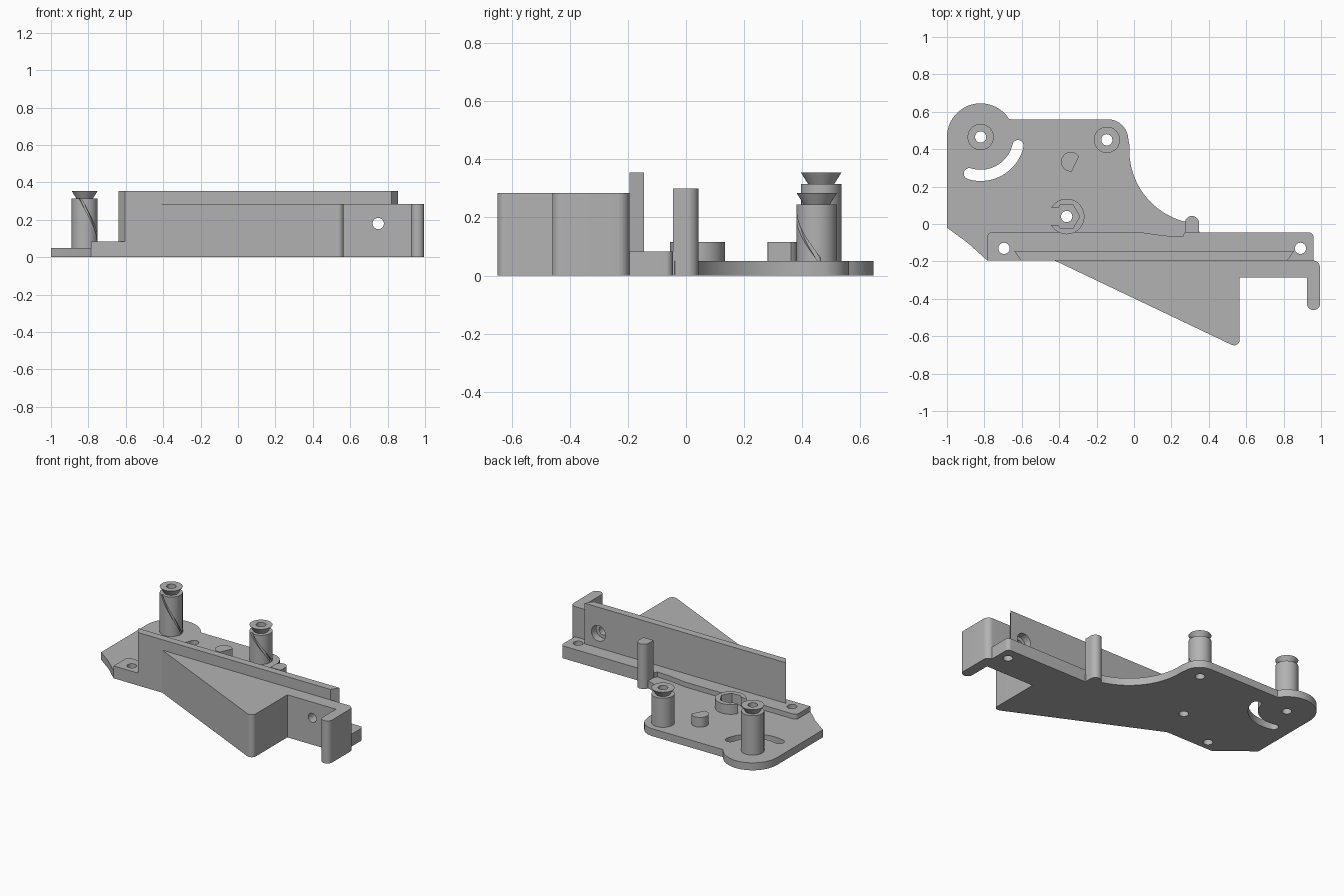
import bpy, bmesh
from math import sin, cos, tan, pi, radians
from mathutils import Vector, Matrix

if "Cube" in bpy.data.objects:
    bpy.data.objects.remove(bpy.data.objects["Cube"], do_unlink=True)

GREY = bpy.data.materials.new("plain grey")
GREY.use_nodes = True
GREY.diffuse_color = (0.45, 0.45, 0.45, 1)
GREY.node_tree.nodes["Principled BSDF"].inputs["Base Color"].default_value = GREY.diffuse_color


def add_object(name, bm):
    bmesh.ops.recalc_face_normals(bm, faces=bm.faces)
    mesh = bpy.data.meshes.new(name)
    bm.to_mesh(mesh)
    bm.free()
    mesh.materials.append(GREY)
    obj = bpy.data.objects.new(name, mesh)
    bpy.context.collection.objects.link(obj)
    return obj


def arc(cx, cy, r, start, end, n=32):
    angles = [radians(start + (end - start) * i / n) for i in range(n + 1)]
    return [(cx + r * cos(a), cy + r * sin(a)) for a in angles]


def rounded(corners, n=8):
    """Outline from (x, y) or (x, y, fillet radius) corners."""
    out = []
    for i, c in enumerate(corners):
        p = Vector(c[:2])
        if len(c) == 2:
            out.append(p)
            continue
        u = (Vector(corners[i - 1][:2]) - p).normalized()
        v = (Vector(corners[(i + 1) % len(corners)][:2]) - p).normalized()
        half = u.angle(v) / 2
        centre = p + (u + v).normalized() * c[2] / sin(half)
        a = p + u * c[2] / tan(half) - centre
        b = p + v * c[2] / tan(half) - centre
        total = a.angle_signed(b)
        for k in range(n + 1):
            out.append(centre + Matrix.Rotation(-total * k / n, 2) @ a)
    return out


def prism(name, outline, z0, z1):
    bm = bmesh.new()
    face = bm.faces.new([bm.verts.new((p[0], p[1], z0)) for p in outline])
    top = bmesh.ops.extrude_face_region(bm, geom=[face])["geom"]
    verts = [g for g in top if isinstance(g, bmesh.types.BMVert)]
    bmesh.ops.translate(bm, verts=verts, vec=(0, 0, z1 - z0))
    return add_object(name, bm)


def disc(x, y, r, n=32):
    return arc(x, y, r, 0, 360, n)[:-1]


def cut(obj, *cutters):
    for c in cutters:
        mod = obj.modifiers.new("cut", "BOOLEAN")
        mod.operation, mod.solver, mod.object = "DIFFERENCE", "EXACT", c
        bpy.context.view_layer.objects.active = obj
        bpy.ops.object.modifier_apply(modifier=mod.name)
        bpy.data.objects.remove(c, do_unlink=True)


def drill(x, y, r=0.03):
    return prism("drill", disc(x, y, r), -0.1, 0.6)


def drill_back(x, z, r, y0, y1):
    c = prism("drill", disc(x, z, r), -y1, -y0)
    c.data.transform(Matrix.Rotation(pi / 2, 4, "X"))
    return c


# Base plate with a round lobe, concave edge, curved slot and screw holes
LOBE, PIVOT, NUT = (-0.82, 0.465), (-0.145, 0.45), (-0.36, 0.04)
outline = [(-1, -0.02), (-0.89, -0.1), (-0.785, -0.195), (-0.76, -0.08), (0.35, -0.08),
           (0.35, -0.04), (0.3, 0.01)]
outline += arc(0.37, 0.395, 0.395, 258, 176)
outline += rounded([(-0.03, 0.44), (-0.03, 0.56, 0.11), (-0.66, 0.56)])[1:]
outline += arc(*LOBE, 0.18, 32, 180)
plate = prism("base_plate", outline, 0, 0.05)
slot = arc(*LOBE, 0.235, 253, 347)
slot += [(LOBE[0] + 0.205 * cos(radians(347)) + 0.03 * cos(radians(t)),
          LOBE[1] + 0.205 * sin(radians(347)) + 0.03 * sin(radians(t))) for t in range(2, 167, 15)]
slot += arc(*LOBE, 0.175, 347, 253)
slot += [(LOBE[0] + 0.205 * cos(radians(253)) + 0.03 * cos(radians(t)),
          LOBE[1] + 0.205 * sin(radians(253)) + 0.03 * sin(radians(t))) for t in range(88, 238, 15)]
cut(plate, prism("slot", slot, -0.1, 0.2), drill(*LOBE), drill(*PIVOT), drill(*NUT))

# Mounting rail with two screw holes
rail = prism("mounting_rail", rounded([
    (-0.785, -0.195), (0.96, -0.195), (0.96, -0.045, 0.025), (0.27, -0.045), (0.26, -0.068),
    (0.16, -0.062), (0.04, -0.045), (-0.785, -0.045, 0.025)]), 0, 0.083)
cut(rail, drill(-0.695, -0.13), drill(0.89, -0.13))

# Tall fence, slanted at both ends
fence = prism("tall_fence", [(-0.605, -0.195), (0.82, -0.195), (0.855, -0.145), (-0.64, -0.145)],
              0.07, 0.355)
cut(fence, drill_back(0.75, 0.18, 0.052, -0.25, -0.1))

# Solid wedge with an arm and a hooked end
wedge = prism("front_wedge", rounded([
    (-0.425, -0.195), (0.53, -0.65, 0.045), (0.565, -0.645, 0.03), (0.565, -0.285),
    (0.925, -0.285), (0.925, -0.46, 0.034), (0.995, -0.46, 0.034), (0.995, -0.195, 0.04)]), 0, 0.285)
cut(wedge, drill_back(0.75, 0.18, 0.03, -0.4, -0.1))


# Hollow posts with a flared head and a spiral groove
def post(name, x, y, top):
    neck = top - 0.04
    profile = [(0.03, 0.045), (0.07, 0.045), (0.07, neck), (0.045, neck), (0.07, top), (0.03, top)]
    bm = bmesh.new()
    vs = [bm.verts.new((r, 0, z)) for r, z in profile]
    edges = [bm.edges.new((vs[i - 1], vs[i])) for i in range(len(vs))]
    bmesh.ops.spin(bm, geom=vs + edges, axis=(0, 0, 1), cent=(0, 0, 0), angle=2 * pi,
                   steps=40, use_merge=True)
    bmesh.ops.remove_doubles(bm, verts=bm.verts, dist=0.0001)
    obj = add_object(name, bm)
    # Groove cutter: a thin square bar swept round the post
    bm = bmesh.new()
    rings = []
    for i in range(25):
        t = i / 24
        a = radians(-115 + 125 * t)
        z = neck + 0.01 + (0.04 - neck) * t
        rings.append([bm.verts.new((r * cos(a), r * sin(a), z + d))
                      for r, d in ((0.06, -0.012), (0.08, -0.012), (0.08, 0.012), (0.06, 0.012))])
    for a, b in zip(rings, rings[1:]):
        for k in range(4):
            bm.faces.new((a[k - 1], a[k], b[k], b[k - 1]))
    bm.faces.new(rings[0])
    bm.faces.new(rings[-1])
    cut(obj, add_object("groove", bm))
    obj.location = (x, y, 0)


post("tall_post", *LOBE, 0.355)
post("short_post", *PIVOT, 0.285)

# Nut holder: open collar with a hexagonal pocket
collar = prism("nut_holder", disc(*NUT, 0.095, 40), 0.045, 0.115)
x, y = NUT
gap = [(x - 0.15, y - 0.045), (x - 0.03, y - 0.045), (x - 0.03, y + 0.045), (x - 0.15, y + 0.045)]
cut(collar, prism("pocket", disc(x, y, 0.07, 6), 0, 0.2), prism("gap", gap, 0, 0.2))

# Stop boss with one flat side
prism("stop_boss", arc(-0.338, 0.333, 0.052, 33, 276), 0.045, 0.115)

# Guide pin on the plate edge
prism("guide_pin", arc(0.31, 0.005, 0.038, 0, 180) + [(0.272, -0.045), (0.348, -0.045)], 0, 0.3)

for obj in bpy.context.collection.objects:
    if obj.type == "MESH" and GREY.name in obj.data.materials:
        bpy.ops.object.select_all(action="DESELECT")
        obj.select_set(True)
        bpy.context.view_layer.objects.active = obj
        bpy.ops.object.shade_smooth_by_angle(angle=radians(30))
